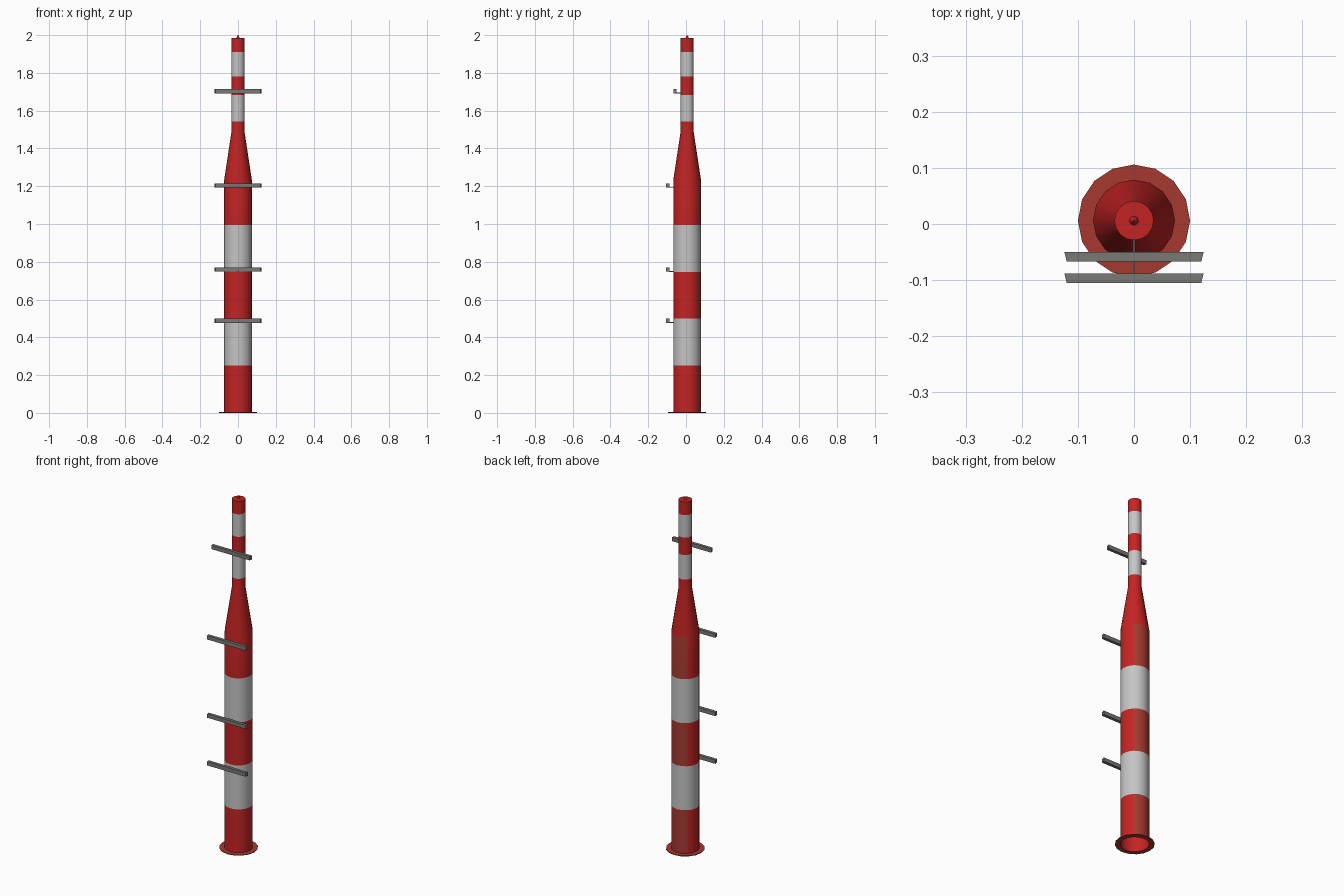
import bpy, bmesh, math

if "Cube" in bpy.data.objects:
    bpy.data.objects.remove(bpy.data.objects["Cube"])

CY = 0.006      # pole axis sits slightly behind centre
SIDES = 16


def material(name, rgb):
    m = bpy.data.materials.new(name)
    m.diffuse_color = (*rgb, 1)
    m.use_nodes = True
    m.node_tree.nodes["Principled BSDF"].inputs["Base Color"].default_value = m.diffuse_color
    return m


RED = material("red_paint", (0.56, 0.017, 0.017))
WHITE = material("white_paint", (0.56, 0.56, 0.56))
RUST = material("faded_red", (0.38, 0.042, 0.03))
STEEL = material("grey_steel", (0.19, 0.19, 0.175))


def finish(bm, name, mats, smooth=False):
    me = bpy.data.meshes.new(name)
    bm.to_mesh(me)
    bm.free()
    ob = bpy.data.objects.new(name, me)
    bpy.context.collection.objects.link(ob)
    for m in mats:
        me.materials.append(m)
    if smooth:
        bpy.ops.object.select_all(action='DESELECT')
        ob.select_set(True)
        bpy.context.view_layer.objects.active = ob
        bpy.ops.object.shade_smooth_by_angle(angle=math.radians(35))
    return ob


def lathe(profile, cap_top=False):
    """Revolve (radius, z) points around the pole axis."""
    bm = bmesh.new()
    rings = [[bm.verts.new((r * math.cos(2 * math.pi * i / SIDES),
                            CY + r * math.sin(2 * math.pi * i / SIDES), z))
              for i in range(SIDES)] for r, z in profile]
    for a, b in zip(rings, rings[1:]):
        for i in range(SIDES):
            j = (i + 1) % SIDES
            bm.faces.new((a[i], a[j], b[j], b[i]))
    if cap_top:
        bm.faces.new(rings[-1])
    bm.normal_update()
    return bm


# Striped pole, open at the bottom
R, r = 0.073, 0.035
bm = lathe([(R, 0), (R, 0.25), (R, 0.5), (R, 0.745), (R, 0.995), (R, 1.235),
            (r, 1.485), (r, 1.543), (r, 1.683), (r, 1.782), (r, 1.91), (r, 1.984)],
           cap_top=True)
white_bands = [(0.25, 0.5), (0.745, 0.995), (1.543, 1.683), (1.782, 1.91)]
for f in bm.faces:
    c = f.calc_center_median()
    if any(lo < c.z < hi for lo, hi in white_bands):
        f.material_index = 1
    elif c.z < 1.235 and c.y - CY > abs(c.x):   # weathered back quarter
        f.material_index = 2
finish(bm, "striped_pole", [RED, WHITE, RUST], True)

# Base flange
bm = lathe([(R, 0), (0.1, 0), (0.1, 0.004), (R, 0.004)])
bmesh.ops.recalc_face_normals(bm, faces=bm.faces)
finish(bm, "base_flange", [RUST])

# Small tip
finish(lathe([(0.008, 1.984), (0.006, 1.992), (0.001, 2.0)], True), "top_tip", [RED], True)


# Cross bars with thin brackets
def box(bm, x_back, x_front, y_back, y_front, z0, z1):
    pts = [(-x_back, y_back), (-x_front, y_front), (x_front, y_front), (x_back, y_back)]
    lo = [bm.verts.new((x, y, z0)) for x, y in pts]
    hi = [bm.verts.new((x, y, z1)) for x, y in pts]
    bm.faces.new(lo[::-1])
    bm.faces.new(hi)
    for i in range(4):
        j = (i + 1) % 4
        bm.faces.new((lo[i], lo[j], hi[j], hi[i]))


for n, (z, rad) in enumerate([(0.488, R), (0.759, R), (1.204, R), (1.703, r)], 1):
    surface = CY - rad
    bm = bmesh.new()
    box(bm, 0.124, 0.120, surface - 0.021, surface - 0.038, z - 0.011, z + 0.011)
    box(bm, 0.0015, 0.0015, surface + 0.003, surface - 0.022, z - 0.012, z - 0.008)
    finish(bm, f"cross_bar_{n}", [STEEL])
